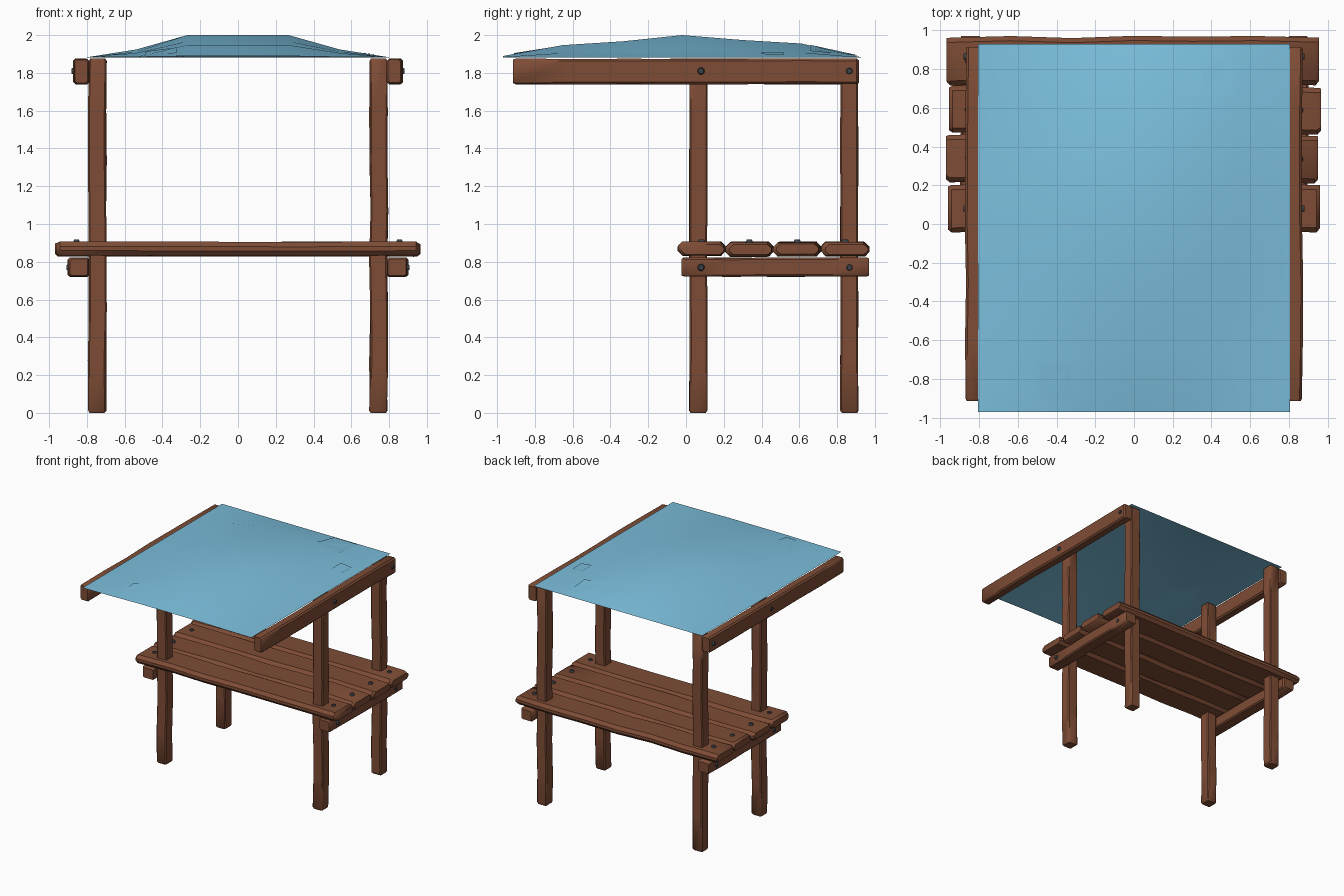
import bpy, bmesh, math, random
from mathutils import Vector

if "Cube" in bpy.data.objects:
    bpy.data.objects.remove(bpy.data.objects["Cube"])

random.seed(4)

def material(name, rgb):
    m = bpy.data.materials.new(name)
    m.diffuse_color = (*rgb, 1)
    m.use_nodes = True
    m.node_tree.nodes["Principled BSDF"].inputs["Base Color"].default_value = m.diffuse_color
    return m

WOOD = material("brown wood", (0.21, 0.073, 0.036))
CLOTH = material("blue cloth", (0.20, 0.52, 0.72))
IRON = material("dark iron", (0.045, 0.055, 0.065))

def finish(name, bm, mat, angle=40, recalc=True):
    if recalc:
        bmesh.ops.recalc_face_normals(bm, faces=bm.faces)
    me = bpy.data.meshes.new(name)
    bm.to_mesh(me)
    bm.free()
    ob = bpy.data.objects.new(name, me)
    bpy.context.collection.objects.link(ob)
    me.materials.append(mat)
    bpy.ops.object.select_all(action='DESELECT')
    ob.select_set(True)
    bpy.context.view_layer.objects.active = ob
    bpy.ops.object.shade_smooth_by_angle(angle=math.radians(angle))
    return ob

def timber(name, axis, lo, hi, chamfer, segs=5, wobble=0.004, tip=0.012):
    """Chamfered, slightly uneven beam filling the box lo..hi along one axis."""
    u, v = [a for a in range(3) if a != axis]
    c = [(lo[i] + hi[i]) / 2 for i in range(3)]
    hu, hv = (hi[u] - lo[u]) / 2, (hi[v] - lo[v]) / 2
    length = hi[axis] - lo[axis]
    cu, cv = chamfer
    section = [(hu, hv - cv), (hu - cu, hv), (cu - hu, hv), (-hu, hv - cv),
               (-hu, cv - hv), (cu - hu, -hv), (hu - cu, -hv), (hu, cv - hv)]
    stations = [0] + [tip + (length - 2 * tip) * i / segs for i in range(segs + 1)] + [length]
    bm = bmesh.new()
    rings = []
    for k, s in enumerate(stations):
        end = k in (0, len(stations) - 1)
        du, dv = (random.uniform(-wobble, wobble) for _ in range(2))
        ring = []
        for a, b in section:
            p = [0, 0, 0]
            p[axis] = lo[axis] + s
            p[u] = c[u] + a * (1 - min(tip * 0.6 / hu, 0.4) * end) + du
            p[v] = c[v] + b * (1 - min(tip * 0.6 / hv, 0.4) * end) + dv * 0.5
            ring.append(bm.verts.new(p))
        rings.append(ring)
    for r, q in zip(rings, rings[1:]):
        for i in range(8):
            j = (i + 1) % 8
            bm.faces.new((r[i], r[j], q[j], q[i]))
    bm.faces.new(rings[0])
    bm.faces.new(rings[-1])
    return finish(name, bm, WOOD)

def bolt(name, pos, direction):
    bm = bmesh.new()
    bmesh.ops.create_cone(bm, cap_ends=True, segments=10, radius1=0.021, radius2=0.014, depth=0.018)
    rot = Vector((0, 0, 1)).rotation_difference(Vector(direction)).to_matrix()
    bmesh.ops.rotate(bm, verts=bm.verts, matrix=rot)
    bmesh.ops.translate(bm, verts=bm.verts, vec=pos)
    finish(name, bm, IRON, 30)

def sided(s, a, b, y0, y1, z0, z1):
    """Box limits on the left (s=-1) or right (s=1) side."""
    x = sorted((s * a, s * b))
    return (x[0], y0, z0), (x[1], y1, z1)

# Posts, rails and side bolts
for s, side in ((-1, "left"), (1, "right")):
    for y, row in ((0.065, "front"), (0.865, "back")):
        timber(f"{side}_{row}_post", 2, *sided(s, 0.698, 0.792, y - 0.047, y + 0.047, 0, 1.875),
               (0.008, 0.008), 7)
        by = 0.08 if row == "front" else 0.865
        bolt(f"{side}_{row}_roof_bolt", (s * 0.872, by, 1.81), (s, 0, 0))
        bolt(f"{side}_{row}_rail_bolt", (s * 0.899, by, 0.77), (s, 0, 0))
    timber(f"{side}_roof_rail", 1, *sided(s, 0.79, 0.87, -0.915, 0.915, 1.74, 1.875), (0.012, 0.012), 6)
    timber(f"{side}_counter_rail", 1, *sided(s, 0.79, 0.898, -0.025, 0.97, 0.722, 0.822), (0.01, 0.01), 4)

# Counter planks with bolts
planks = [(-0.04, 0.205, -0.96, 0.96), (0.213, 0.458, -0.97, 0.95),
          (0.468, 0.71, -0.955, 0.965), (0.72, 0.967, -0.968, 0.955)]
for i, (y0, y1, x0, x1) in enumerate(planks):
    timber(f"counter_plank_{i + 1}", 0, (x0, y0, 0.83), (x1, y1, 0.905), (0.024, 0.026), 6, 0.007, 0.018)
    for s in (-1, 1):
        bolt(f"plank_bolt_{i + 1}_{'left' if s < 0 else 'right'}", (s * 0.855, (y0 + y1) / 2, 0.908), (0, 0, 1))

# Cloth canopy: height is the product of a cross profile and a lengthwise profile
N = 6
PX = [0, 0.36, 1, 1, 1, 0.36, 0]
PY = [0.06, 0.55, 0.72, 1, 0.78, 0.62, 0]

def sample(profile, t):
    t = min(max(t, 0), 1) * N
    i = min(int(t), N - 1)
    return profile[i] + (profile[i + 1] - profile[i]) * (t - i)

def canopy_z(x, y):
    return 1.882 + 0.118 * sample(PX, (x + 0.805) / 1.61) * sample(PY, (y + 0.97) / 1.90)

def sheet(name, x0, x1, y0, y1, n, lift):
    bm = bmesh.new()
    grid = []
    for j in range(n + 1):
        y = y0 + (y1 - y0) * j / n
        xs = [x0 + (x1 - x0) * i / n for i in range(n + 1)]
        grid.append([bm.verts.new((x, y, canopy_z(x, y) + lift)) for x in xs])
    for j in range(n):
        for i in range(n):
            bm.faces.new((grid[j][i], grid[j][i + 1], grid[j + 1][i + 1], grid[j + 1][i]))
    return finish(name, bm, CLOTH, 60, recalc=False)

sheet("canopy", -0.805, 0.805, -0.97, 0.93, N, 0)

# Sewn-on patches
for i, p in enumerate([(0.29, 0.51, 0.66, 0.905), (0.62, 0.72, 0.40, 0.52),
                       (-0.49, -0.325, -0.91, -0.72), (-0.71, -0.64, -0.86, -0.77)]):
    sheet(f"canopy_patch_{i + 1}", *p, 2, 0.007)
